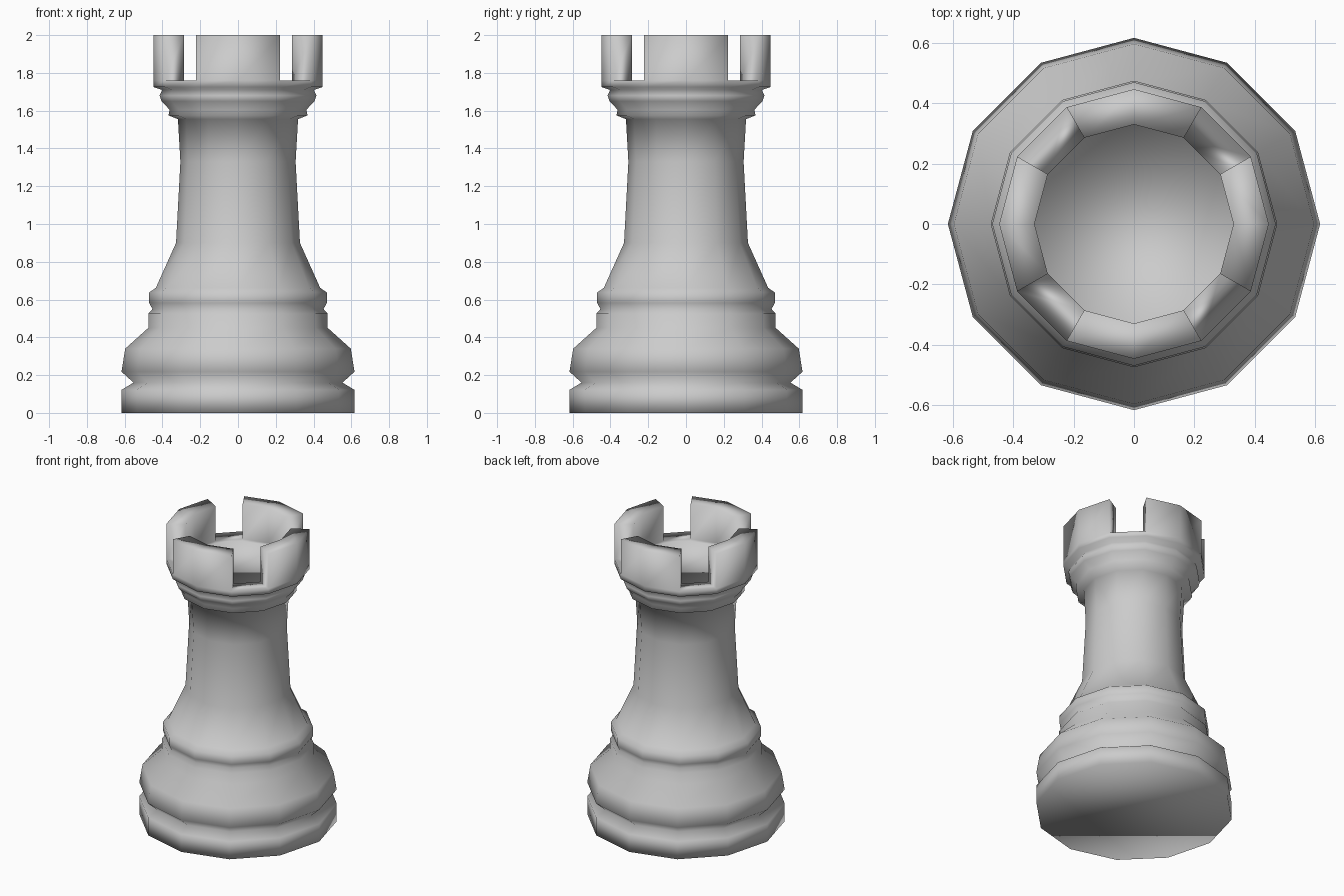
import bpy, bmesh
from math import cos, sin, radians

if "Cube" in bpy.data.objects:
    bpy.data.objects.remove(bpy.data.objects["Cube"])

SIDES = 12
# Outer profile (radius, height), from the foot up to the battlement sill and its floor
PROFILE = [(0.617, 0), (0.617, 0.122), (0.553, 0.16), (0.617, 0.218), (0.597, 0.34),
           (0.475, 0.45), (0.475, 0.525), (0.453, 0.55), (0.47, 0.582), (0.47, 0.638),
           (0.435, 0.662), (0.328, 0.90), (0.305, 1.33), (0.318, 1.555), (0.368, 1.575),
           (0.362, 1.605), (0.405, 1.65), (0.415, 1.68), (0.402, 1.71), (0.447, 1.725),
           (0.447, 1.76), (0.33, 1.76), (0.33, 1.745)]
SILL = 20       # profile segment that forms the top ring
TOP = 2.0

bm = bmesh.new()

# Turned body
rings = []
for r, z in PROFILE:
    rings.append([bm.verts.new((r * cos(radians(30 * i)), r * sin(radians(30 * i)), z))
                  for i in range(SIDES)])
bands = []
for low, high in zip(rings, rings[1:]):
    band = []
    for i in range(SIDES):
        j = (i + 1) % SIDES
        band.append(bm.faces.new((low[i], low[j], high[j], high[i])))
    bands.append(band)
bm.faces.new(rings[0][::-1])     # underside
bm.faces.new(rings[-1])          # floor inside the battlements

# Four battlements, each two facets wide, leaving the diagonal facets open
for k in range(4):
    pair = [bands[SILL][(3 * k - 1) % SIDES], bands[SILL][3 * k]]
    result = bmesh.ops.extrude_face_region(bm, geom=pair)
    for v in result["geom"]:
        if isinstance(v, bmesh.types.BMVert):
            v.co.z = TOP
    old = [f for f in pair if f.is_valid]
    if old:
        bmesh.ops.delete(bm, geom=old, context='FACES_ONLY')

bmesh.ops.recalc_face_normals(bm, faces=bm.faces)
for f in bm.faces:
    f.smooth = True

mesh = bpy.data.meshes.new("rook")
bm.to_mesh(mesh)
bm.free()
bpy.context.collection.objects.link(bpy.data.objects.new("rook", mesh))
